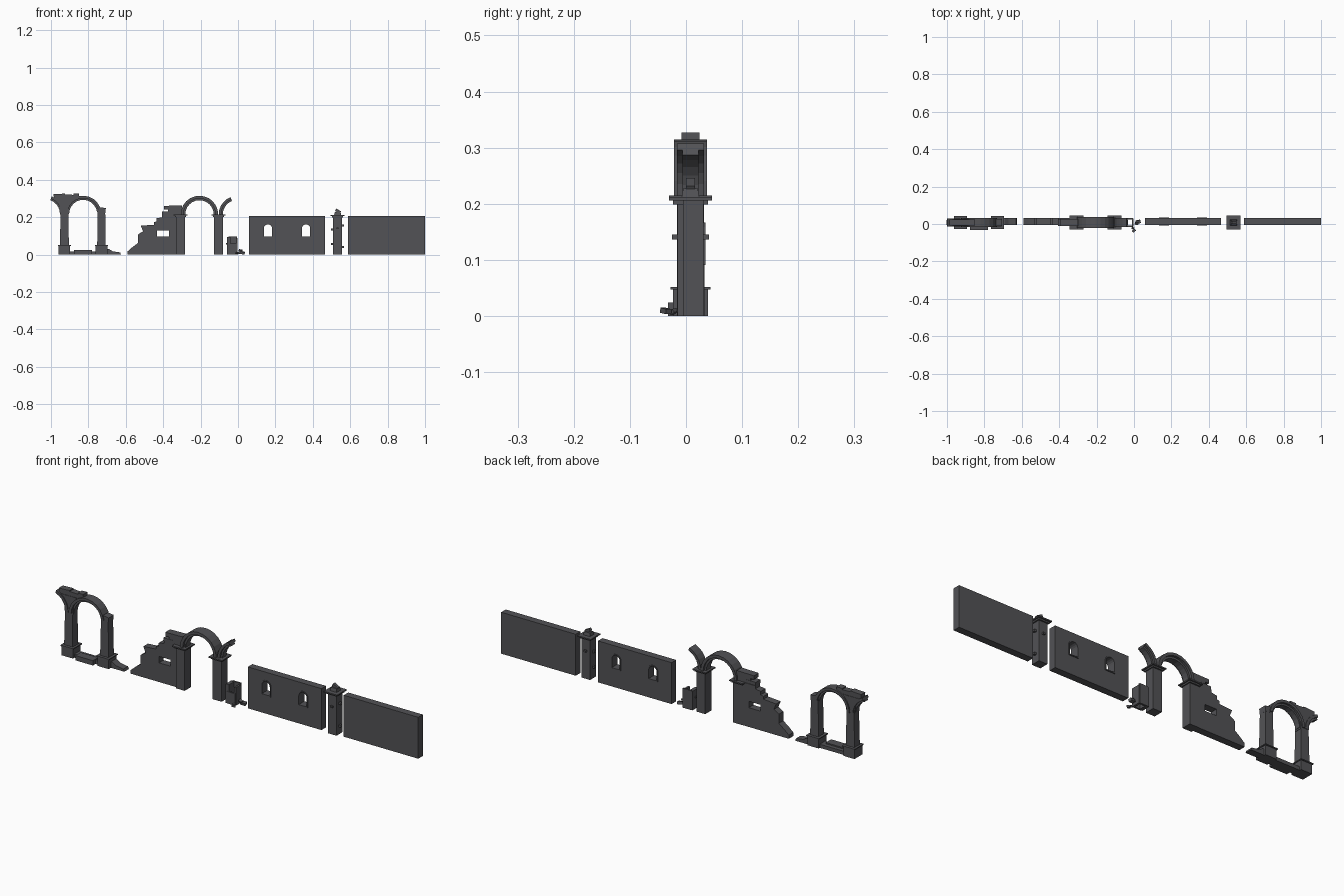
import bpy, bmesh, math
from mathutils import Matrix, Euler

if "Cube" in bpy.data.objects:
    bpy.data.objects.remove(bpy.data.objects["Cube"])

stone = bpy.data.materials.new("dark grey stone")
stone.diffuse_color = (0.085, 0.085, 0.092, 1)
stone.use_nodes = True
stone.node_tree.nodes["Principled BSDF"].inputs["Base Color"].default_value = stone.diffuse_color
YC = 0.008            # centre line of piers and arches
W0, W1 = -0.005, 0.031  # wall faces


def finish(name, me):
    me.materials.clear()
    me.materials.append(stone)
    ob = bpy.data.objects.new(name, me)
    bpy.context.collection.objects.link(ob)
    return ob


def prism(name, outline, y0, y1, holes=()):
    """Flat x-z outline, with optional holes, pushed from y0 to y1."""
    cu = bpy.data.curves.new(name, 'CURVE')
    cu.dimensions = '2D'
    cu.fill_mode = 'BOTH'
    cu.extrude = (y1 - y0) / 2
    for loop in (outline, *holes):
        sp = cu.splines.new('POLY')
        sp.points.add(len(loop) - 1)
        for p, (x, z) in zip(sp.points, loop):
            p.co = (x, z, 0, 1)
        sp.use_cyclic_u = True
    tmp = bpy.data.objects.new(name, cu)
    bpy.context.collection.objects.link(tmp)
    dg = bpy.context.evaluated_depsgraph_get()
    me = bpy.data.meshes.new_from_object(tmp.evaluated_get(dg))
    bpy.data.objects.remove(tmp)
    me.transform(Matrix.Translation((0, (y0 + y1) / 2, 0)) @ Matrix.Rotation(math.pi / 2, 4, 'X'))
    bm = bmesh.new()
    bm.from_mesh(me)
    bmesh.ops.remove_doubles(bm, verts=bm.verts, dist=1e-5)
    bmesh.ops.recalc_face_normals(bm, faces=bm.faces)
    for f in bm.faces:
        f.smooth = False
    bm.to_mesh(me)
    bm.free()
    return finish(name, me)


def box(name, x0, x1, y0, y1, z0, z1, rot=(0, 0, 0), taper=1.0):
    bm = bmesh.new()
    bmesh.ops.create_cube(bm, size=1)
    for v in bm.verts:
        if v.co.z > 0:
            v.co.x *= taper
            v.co.y *= taper
    size = Matrix.Diagonal((x1 - x0, y1 - y0, z1 - z0, 1))
    mid = Matrix.Translation(((x0 + x1) / 2, (y0 + y1) / 2, (z0 + z1) / 2))
    bm.transform(mid @ Euler(rot).to_matrix().to_4x4() @ size)
    me = bpy.data.meshes.new(name)
    bm.to_mesh(me)
    bm.free()
    return finish(name, me)


def arc(cx, cz, r, a0, a1, n):
    return [(cx + r * math.cos(math.radians(a0 + (a1 - a0) * i / n)),
             cz + r * math.sin(math.radians(a0 + (a1 - a0) * i / n))) for i in range(n + 1)]


def arch(name, cx, cz, r0, r1, a0, a1, half):
    """Arch band with a narrower rib under it."""
    n = max(4, round(abs(a1 - a0) / 15))
    rm = r0 + 0.4 * (r1 - r0)
    for part, ra, rb, h in (("band", rm, r1, half), ("rib", r0, rm, half * 0.6)):
        prism(f"{name}_{part}", arc(cx, cz, ra, a0, a1, n) + arc(cx, cz, rb, a1, a0, n), YC - h, YC + h)


def capital(name, x, z):
    box(name + "_lower", x - .030, x + .030, YC - .031, YC + .031, z - .007, z)
    box(name + "_upper", x - .037, x + .037, YC - .038, YC + .038, z, z + .006)


# ---- ruined arch at far left
for name, x, top, w in (("left_pier", -.928, .235, .024), ("right_pier", -.730, .245, .023)):
    box(name, x - w, x + w, YC - .022, YC + .022, .04, top, taper=.86)
    box(name + "_base", x - .031, x + .031, YC - .031, YC + .031, 0, .047)
    box(name + "_base_lip", x - .035, x + .035, YC - .036, YC + .036, .047, .052)
box("right_pier_broken_top", -.748, -.708, YC - .02, YC + .02, .225, .252, (0, .12, 0))
arch("left_arch", -.828, .218, .075, .097, 8, 180, .024)
arch("left_arch_stub", -1.03, .218, .078, .100, 0, 70, .022)
prism("left_spandrel", [(-.95, .21), (-.905, .21), (-.905, .26), (-.885, .30), (-.98, .30), (-.955, .26)],
      YC - .018, YC + .018)
for i, (a, b, z0, z1) in enumerate(((-.985, -.925, .295, .325), (-.930, -.875, .293, .321), (-.88, -.85, .298, .327))):
    box(f"left_crown_stone_{i}", a, b, YC - .016, YC + .016, z0, z1, (0, (-.05, .04, -.03)[i], 0))
box("left_sill", -.91, -.74, YC - .02, YC + .022, 0, .018)
box("left_step", -.877, -.78, -.032, .01, 0, .024)
prism("left_rubble", [(-.71, 0), (-.625, 0), (-.63, .012), (-.67, .018), (-.69, .03), (-.71, .03)], W0, W1)

# ---- stepped broken wall with slot
prism("broken_wall",
      [(-.59, 0), (-.32, 0), (-.32, .215), (-.405, .215), (-.405, .20), (-.435, .195), (-.435, .178),
       (-.45, .174), (-.45, .160), (-.52, .155), (-.508, .125), (-.535, .108), (-.535, .062),
       (-.565, .04), (-.59, .018)], W0, W1,
      [[(-.433, .096), (-.369, .096), (-.369, .128), (-.433, .128)]])
for i, (a, b, z0, z1) in enumerate(((-.405, -.285, .215, .231), (-.375, -.30, .231, .245), (-.395, -.30, .243, .262))):
    box(f"wall_top_stone_{i}", a, b, -.010, .028, z0, z1, (0, (0, .03, -.02)[i], 0))

# ---- middle arch on two piers with a broken arch starting to the right
for name, x in (("middle_left", -.308), ("middle_right", -.104)):
    box(name + "_pier", x - .0245, x + .0245, YC - .024, YC + .024, 0, .208)
    capital(name + "_capital", x, .209)
arch("middle_arch", -.206, .215, .076, .100, 0, 180, .029)
arch("middle_arch_stub", -.003, .215, .078, .100, 112, 180, .024)

# ---- hollow stub of a broken pier with rubble
box("stub_left_side", -.058, -.040, -.014, .032, 0, .095)
box("stub_right_side", -.012, -.002, -.014, .030, 0, .090)
box("stub_back", -.05, -.005, .024, .033, 0, .097)
box("stub_front", -.05, -.005, -.016, -.008, 0, .06)
box("stub_peg_left", -.064, -.05, .0, .012, .055, .062)
for i, (x, y, z, s) in enumerate(((.0, -.036, .009, .018), (.022, .012, .010, .026), (.014, .002, .022, .018),
                                  (-.006, -.022, .008, .014))):
    box(f"fallen_stone_{i}", x - s / 2, x + s / 2, y - s / 3, y + s / 3, z - s / 4, z + s / 4, (.2 * i, .15, .6 - .4 * i))

# ---- wall with two round-topped windows
windows = [[(cx - .022, .096), (cx + .022, .096)] + arc(cx, .14, .022, 0, 180, 8) for cx in (.160, .364)]
prism("window_wall", [(.058, 0), (.465, 0), (.465, .207), (.058, .207)], W0, W1, windows)
for i, cx in enumerate((.160, .364)):
    outer = [(cx - .027, .091), (cx + .027, .091)] + arc(cx, .14, .027, 0, 180, 8)
    prism(f"window_frame_{i}", outer, W0 - .004, W1 + .004, [windows[i]])

# ---- free-standing pillar with pegs and broken top
PX = .532
box("pillar", PX - .0235, PX + .0235, YC - .0235, YC + .0235, 0, .205)
capital("pillar_capital", PX, .206)
for i, (side, z) in enumerate(((-1, .058), (1, .042), (-1, .135), (1, .155))):
    x = PX + side * .027
    box(f"pillar_side_peg_{i}", x - .008, x + .008, YC - .006, YC + .006, z - .005, z + .005)
for i, side in enumerate((-1, 1)):
    y = YC + side * .027
    box(f"pillar_face_peg_{i}", PX - .006, PX + .006, y - .006, y + .006, .136, .145)
box("pillar_top_block", PX - .018, PX + .020, YC - .016, YC + .016, .211, .228, taper=.8)
box("pillar_top_shard", PX - .012, PX + .018, YC - .008, YC + .008, .226, .240, (0, .5, 0))

# ---- plain wall
box("plain_wall", .588, 1.0, W0, W1, 0, .207)
